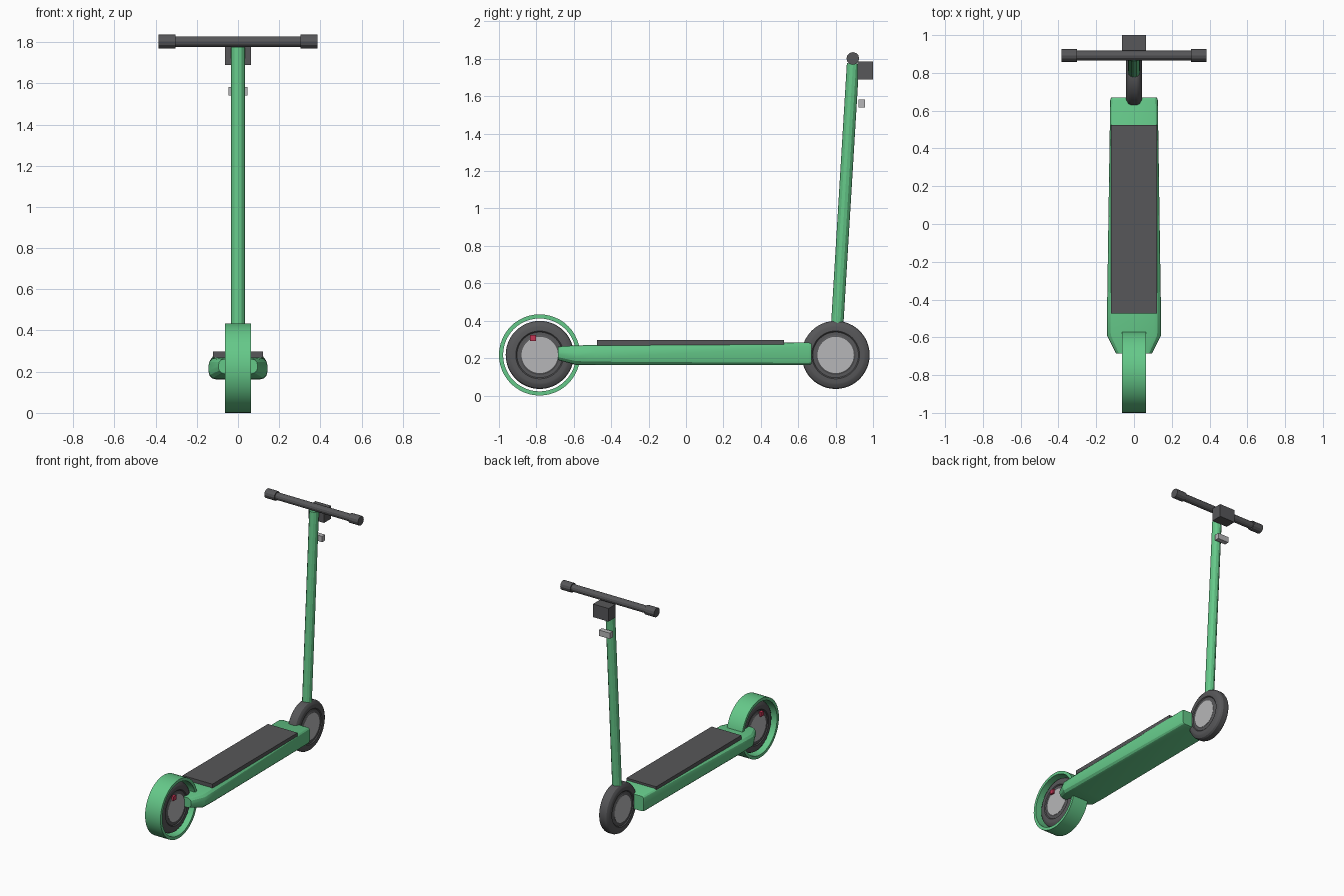
import bpy, bmesh, math
from mathutils import Vector

cube = bpy.data.objects.get("Cube")
if cube:
    bpy.data.objects.remove(cube, do_unlink=True)


def material(name, rgb):
    m = bpy.data.materials.new(name)
    m.use_nodes = True
    m.diffuse_color = (*rgb, 1)
    m.node_tree.nodes["Principled BSDF"].inputs["Base Color"].default_value = (*rgb, 1)
    return m


GREEN = material("green paint", (0.13, 0.58, 0.25))
DARK = material("dark rubber", (0.095, 0.095, 0.1))
GREY = material("light grey metal", (0.47, 0.47, 0.48))
RED = material("red lamp", (0.55, 0.035, 0.09))


def finish(name, bm, mat, smooth=None):
    bmesh.ops.recalc_face_normals(bm, faces=bm.faces)
    me = bpy.data.meshes.new(name)
    bm.to_mesh(me)
    bm.free()
    ob = bpy.data.objects.new(name, me)
    bpy.context.collection.objects.link(ob)
    me.materials.append(mat)
    if smooth:
        bpy.ops.object.select_all(action='DESELECT')
        ob.select_set(True)
        bpy.context.view_layer.objects.active = ob
        bpy.ops.object.shade_smooth_by_angle(angle=math.radians(smooth))
    return ob


def loft(name, rings, mat, smooth=None, closed=False):
    """Skin a list of equal-length point rings, capped or joined end to end."""
    bm = bmesh.new()
    vs = [[bm.verts.new(p) for p in ring] for ring in rings]
    n = len(vs[0])
    pairs = list(zip(vs, vs[1:])) + ([(vs[-1], vs[0])] if closed else [])
    for a, b in pairs:
        for i in range(n):
            j = (i + 1) % n
            bm.faces.new((a[i], a[j], b[j], b[i]))
    if not closed:
        bm.faces.new(vs[0])
        bm.faces.new(vs[-1])
    return finish(name, bm, mat, smooth)


def lathe(name, profile, cy, cz, mat, n=48, smooth=25, closed=False):
    """Turn (x, radius) points about an axis parallel to x."""
    rings = [[(x, cy + r * math.cos(2 * math.pi * i / n), cz + r * math.sin(2 * math.pi * i / n))
              for i in range(n)] for x, r in profile]
    return loft(name, rings, mat, smooth, closed)


def box(name, x, y, z, mat):
    rings = [[(x[0], y[0], h), (x[1], y[0], h), (x[1], y[1], h), (x[0], y[1], h)] for h in z]
    return loft(name, rings, mat)


def mirrored(half):
    """Complete a side profile given from the centre plane outward."""
    return [(-x, r) for x, r in reversed(half)] + half


# Wheels: tyre with stepped sidewall, and a hub disc showing on both sides
AXLE_Z = 0.217
for end, y in (("front", 0.80), ("rear", -0.782)):
    tyre = [(0.018, 0.182), (0.03, 0.176), (0.040, 0.16), (0.042, 0.15),
            (0.042, 0.128), (0.036, 0.122), (0.036, 0.106), (0.039, 0.100)]
    lathe(end + "_tyre", mirrored(tyre), y, AXLE_Z, DARK)
    lathe(end + "_hub", [(-0.0405, 0.097), (0.0405, 0.097)], y, AXLE_Z, GREY)

# Ring guard around the rear wheel
lathe("rear_fender", [(-0.063, 0.195), (-0.063, 0.217), (0.063, 0.217), (0.063, 0.195)],
      -0.783, AXLE_Z, GREEN, closed=True)

# Lamp block crossing the rear wheel
box("rear_lamp", (-0.055, 0.055), (-0.834, -0.802), (0.292, 0.323), RED)


# Deck: rounded cross-sections along y, tapering at the tail
def deck_ring(y, w, z0, z1, c):
    pts = []
    for k, (sx, cz) in enumerate(((1, z1 - c), (-1, z1 - c), (-1, z0 + c), (1, z0 + c))):
        for s in range(4):
            a = math.radians(90 * k + 30 * s)
            pts.append((sx * (w - c) + c * math.cos(a), y, cz + c * math.sin(a)))
    return pts


loft("deck", [deck_ring(*s) for s in (
    (-0.685, 0.095, 0.190, 0.262, 0.030),
    (-0.590, 0.143, 0.164, 0.268, 0.040),
    (-0.480, 0.143, 0.162, 0.270, 0.038),
    (0.655, 0.126, 0.163, 0.284, 0.022),
    (0.670, 0.121, 0.168, 0.278, 0.018))], GREEN, smooth=25)
box("grip_mat", (-0.122, 0.122), (-0.475, 0.525), (0.268, 0.298), DARK)

# Leaning steering stem
low, high = Vector((0, 0.808, 0.37)), Vector((0, 0.893, 1.775))
side = Vector((1, 0, 0))
back = (high - low).normalized().cross(side)
loft("stem", [[c + 0.033 * (side * math.cos(math.pi * i / 6) + back * math.sin(math.pi * i / 6))
               for i in range(12)] for c in (low, high)], GREEN)

# Handlebar with a thicker grip at each end
BAR = (0.892, 1.802)
lathe("handlebar", [(-0.31, 0.026), (0.31, 0.026)], *BAR, DARK, n=12, smooth=None)
for name, s in (("left_grip", 1), ("right_grip", -1)):
    lathe(name, [(s * 0.303, 0.034), (s * 0.385, 0.034)], *BAR, DARK, n=12, smooth=None)

# Control box and small hook on the leading side of the stem
box("control_box", (-0.064, 0.064), (0.918, 1.0), (1.69, 1.787), DARK)
box("stem_hook", (-0.045, 0.045), (0.923, 0.958), (1.54, 1.583), GREY)
